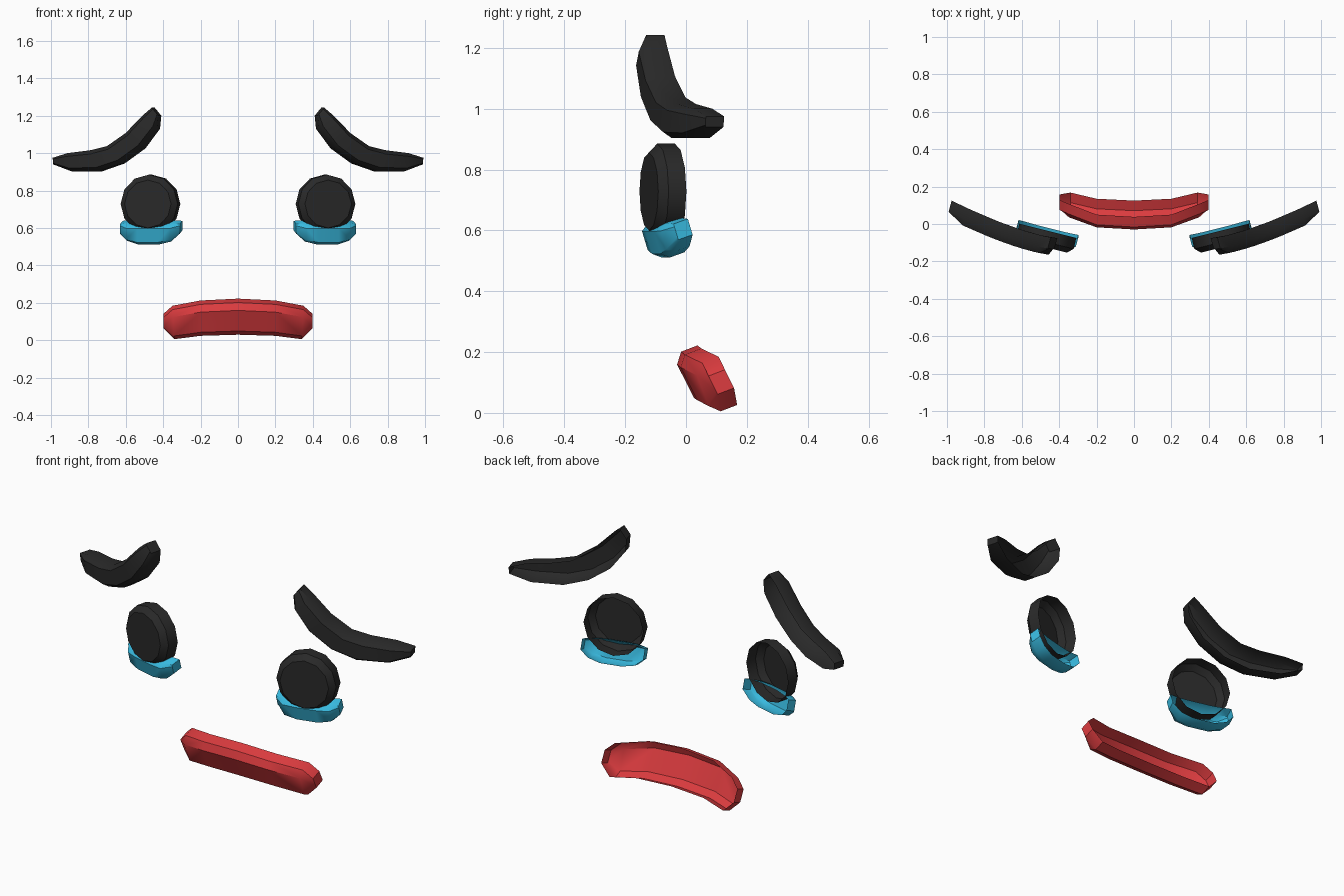
import bpy, bmesh, math
from mathutils import Vector

if "Cube" in bpy.data.objects:
    bpy.data.objects.remove(bpy.data.objects["Cube"])


def material(name, rgb):
    m = bpy.data.materials.new(name)
    m.diffuse_color = (*rgb, 1)
    m.use_nodes = True
    m.node_tree.nodes["Principled BSDF"].inputs["Base Color"].default_value = m.diffuse_color
    return m


BLACK = material("soft black", (0.022, 0.022, 0.022))
BLUE = material("sky blue", (0.04, 0.49, 0.74))
RED = material("warm red", (0.72, 0.045, 0.05))


def finish(name, bm, mat):
    """Orient the open shell outwards, mirror it across x, shade it."""
    bmesh.ops.remove_doubles(bm, verts=bm.verts, dist=1e-5)
    bmesh.ops.recalc_face_normals(bm, faces=bm.faces)
    if sum(f.normal.y * f.calc_area() for f in bm.faces) > 0:
        bmesh.ops.reverse_faces(bm, faces=bm.faces)
    me = bpy.data.meshes.new(name)
    bm.to_mesh(me)
    bm.free()
    me.materials.append(mat)
    ob = bpy.data.objects.new(name, me)
    bpy.context.collection.objects.link(ob)
    mod = ob.modifiers.new("mirror", 'MIRROR')
    mod.merge_threshold = 0.001
    bpy.ops.object.select_all(action='DESELECT')
    ob.select_set(True)
    bpy.context.view_layer.objects.active = ob
    bpy.ops.object.shade_smooth_by_angle(angle=math.radians(38))
    return ob


def strip(name, stations, depth, mat, caps):
    """Bevelled strip, open at the back. A station is a (top, bottom) pair."""
    bm = bmesh.new()
    d = Vector(depth)
    rows = []
    for i, (top, bottom) in enumerate(stations):
        t, b = Vector(top), Vector(bottom)
        ends = [k % len(stations) for k in caps]
        w = 0.35 if i in ends else 0.0
        pts = [t + d, t + d * 0.35, t.lerp(b, 0.18) + d * w,
               t.lerp(b, 0.82) + d * w, b + d * 0.35, b + d]
        rows.append([bm.verts.new(p) for p in pts])
    for r, s in zip(rows, rows[1:]):
        for k in range(5):
            bm.faces.new((r[k], r[k + 1], s[k + 1], s[k]))
    for k in caps:
        bm.faces.new(rows[k])
    return finish(name, bm, mat)


# Mouth: downturned, leaning strip (half, mirrored)
strip("mouth", [
    ((0.0, -0.045, 0.19), (0.0, 0.042, 0.018)),
    ((0.2, -0.033, 0.18), (0.2, 0.052, 0.012)),
    ((0.35, 0.025, 0.152), (0.34, 0.085, -0.006)),
    ((0.397, 0.045, 0.11), (0.397, 0.075, 0.05)),
], (0.0, 0.083, 0.032), RED, [-1])

# Eyebrows: curved strips sweeping back around the head
brow = [(.47, 1.243, .435, 1.2), (.52, 1.2, .442, 1.13), (.61, 1.107, .52, 1.025),
        (.71, 1.037, .63, .945), (.8, 1.015, .75, .903), (.92, 1.0, .9, .903),
        (1.0, .975, .997, .94)]


def brow_point(x, z):
    return (x, -0.167 + 0.2 * (max(x - 0.435, 0) / 0.565) ** 1.4, z)


strip("eyebrows", [(brow_point(a, b), brow_point(c, e)) for a, b, c, e in brow],
      (-0.025, 0.092, 0.0), BLACK, [0, -1])

# Lower eyelids: D-shaped strips under the eyes
lid = [(.318, -.146, .612, .56), (.365, -.15, .615, .518), (.43, -.14, .617, .502),
       (.54, -.112, .617, .502), (.60, -.088, .615, .522), (.637, -.066, .612, .56)]
strip("lower_eyelids", [((x, y, t), (x, y + (t - b) * 0.3, b)) for x, y, t, b in lid],
      (-0.02, 0.072, 0.026), BLUE, [0, -1])

# Eyes: twelve-sided bevelled discs turned outwards, open at the back
bm = bmesh.new()
a = math.radians(14)
side = Vector((math.cos(a), math.sin(a), 0))
back = Vector((-math.sin(a), math.cos(a), 0))
centre = Vector((0.482, -0.122, 0.728))
rings = []
for r, w in ((0.128, 0.0), (0.157, 0.028), (0.157, 0.088)):
    rings.append([bm.verts.new(centre + back * w + side * (r * math.sin(k * math.pi / 6))
                               + Vector((0, 0, r * math.cos(k * math.pi / 6))))
                  for k in range(12)])
bm.faces.new(rings[0])
for p, q in zip(rings, rings[1:]):
    for k in range(12):
        n = (k + 1) % 12
        bm.faces.new((p[k], p[n], q[n], q[k]))
finish("eyes", bm, BLACK)
